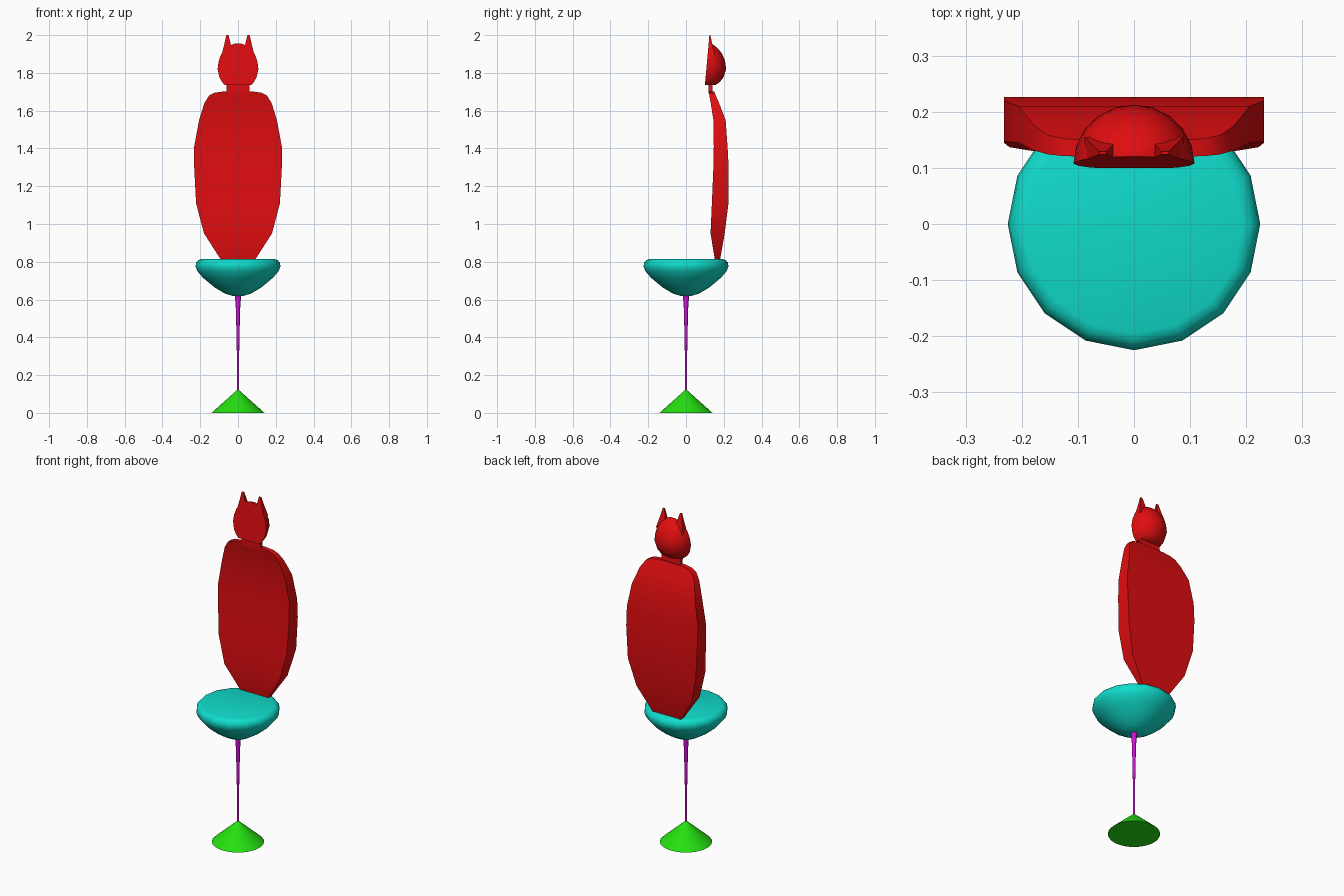
import bpy
import bmesh
from math import cos, sin, pi, radians

if "Cube" in bpy.data.objects:
    bpy.data.objects.remove(bpy.data.objects["Cube"], do_unlink=True)


def material(name, rgb):
    m = bpy.data.materials.new(name)
    m.use_nodes = True
    m.diffuse_color = (*rgb, 1)
    m.node_tree.nodes["Principled BSDF"].inputs["Base Color"].default_value = (*rgb, 1)
    return m


red = material("red", (0.75, 0.004, 0.005))
teal = material("teal", (0.005, 0.72, 0.6))
magenta = material("magenta", (0.65, 0.005, 0.68))
green = material("green", (0.018, 0.75, 0.005))


def loft(name, rings, mat, angle=40):
    """Skin a stack of closed rings and cap both ends."""
    bm = bmesh.new()
    rows = [[bm.verts.new(p) for p in ring] for ring in rings]
    n = len(rows[0])
    for a, b in zip(rows, rows[1:]):
        for i in range(n):
            j = (i + 1) % n
            bm.faces.new((a[i], a[j], b[j], b[i]))
    bm.faces.new(rows[0][::-1])
    bm.faces.new(rows[-1])
    bmesh.ops.remove_doubles(bm, verts=bm.verts, dist=1e-5)
    bmesh.ops.recalc_face_normals(bm, faces=bm.faces)
    mesh = bpy.data.meshes.new(name)
    bm.to_mesh(mesh)
    bm.free()
    mesh.materials.append(mat)
    obj = bpy.data.objects.new(name, mesh)
    bpy.context.collection.objects.link(obj)
    bpy.ops.object.select_all(action="DESELECT")
    obj.select_set(True)
    bpy.context.view_layer.objects.active = obj
    bpy.ops.object.shade_smooth_by_angle(angle=radians(angle))
    return obj


def circle(r, z, sides):
    return [(r * cos(2 * pi * i / sides), r * sin(2 * pi * i / sides), z)
            for i in range(sides)]


def box_ring(z, x0, x1, y0, y1):
    return [(x0, y0, z), (x1, y0, z), (x1, y1, z), (x0, y1, z)]


# Foot and slender stem
loft("foot", [circle(0.14, 0, 32), circle(0.004, 0.122, 32)], green)
stem = [(0.006, 0.11), (0.006, 0.3), (0.01, 0.5), (0.012, 0.56), (0.017, 0.63)]
loft("stem", [circle(r, z, 12) for r, z in stem], magenta)

# Bowl-shaped seat
seat = [(0.03, 0.62), (0.07, 0.632), (0.125, 0.665), (0.185, 0.715),
        (0.215, 0.75), (0.225, 0.775), (0.222, 0.795), (0.21, 0.809), (0.195, 0.814)]
loft("seat", [circle(r, z, 16) for r, z in seat], teal, 60)

# Curved backrest: height, half width, front y, back y
back = [(0.79, 0.075, 0.157, 0.173), (0.81, 0.09, 0.153, 0.18),
        (0.95, 0.18, 0.13, 0.205), (1.11, 0.222, 0.137, 0.225),
        (1.3, 0.232, 0.145, 0.226), (1.41, 0.232, 0.147, 0.22),
        (1.55, 0.206, 0.145, 0.21), (1.64, 0.178, 0.131, 0.175),
        (1.68, 0.153, 0.124, 0.158), (1.695, 0.125, 0.121, 0.152),
        (1.702, 0.075, 0.12, 0.149)]
loft("backrest", [box_ring(z, -w, w, f, b) for z, w, f, b in back], red)
loft("neck", [box_ring(1.69, -0.062, 0.062, 0.12, 0.142),
              box_ring(1.75, -0.062, 0.062, 0.118, 0.138)], red)


# Head: half dome behind a flat, slightly leaning face
def face_y(z):
    return 0.1 + (z - 1.735) * 0.09


def dome_ring(z, w, d):
    return [(w * cos(pi * i / 10), face_y(z) + d * sin(pi * i / 10), z)
            for i in range(11)]


head = [(1.735, 0.068, 0.055), (1.75, 0.083, 0.076), (1.775, 0.098, 0.094),
        (1.82, 0.108, 0.105), (1.86, 0.103, 0.096), (1.9, 0.089, 0.077),
        (1.93, 0.066, 0.051), (1.945, 0.045, 0.031), (1.956, 0.015, 0.01)]
loft("head", [dome_ring(*row) for row in head], red)

# Pointed ears, mirrored
for side, label in ((1, "left"), (-1, "right")):
    loft(label + "_ear", [
        box_ring(1.89, side * 0.035, side * 0.088, face_y(1.89), 0.155),
        box_ring(1.95, side * 0.038, side * 0.073, face_y(1.95), 0.14),
        box_ring(2.0, side * 0.05, side * 0.062, face_y(2.0), 0.129)], red, 25)
